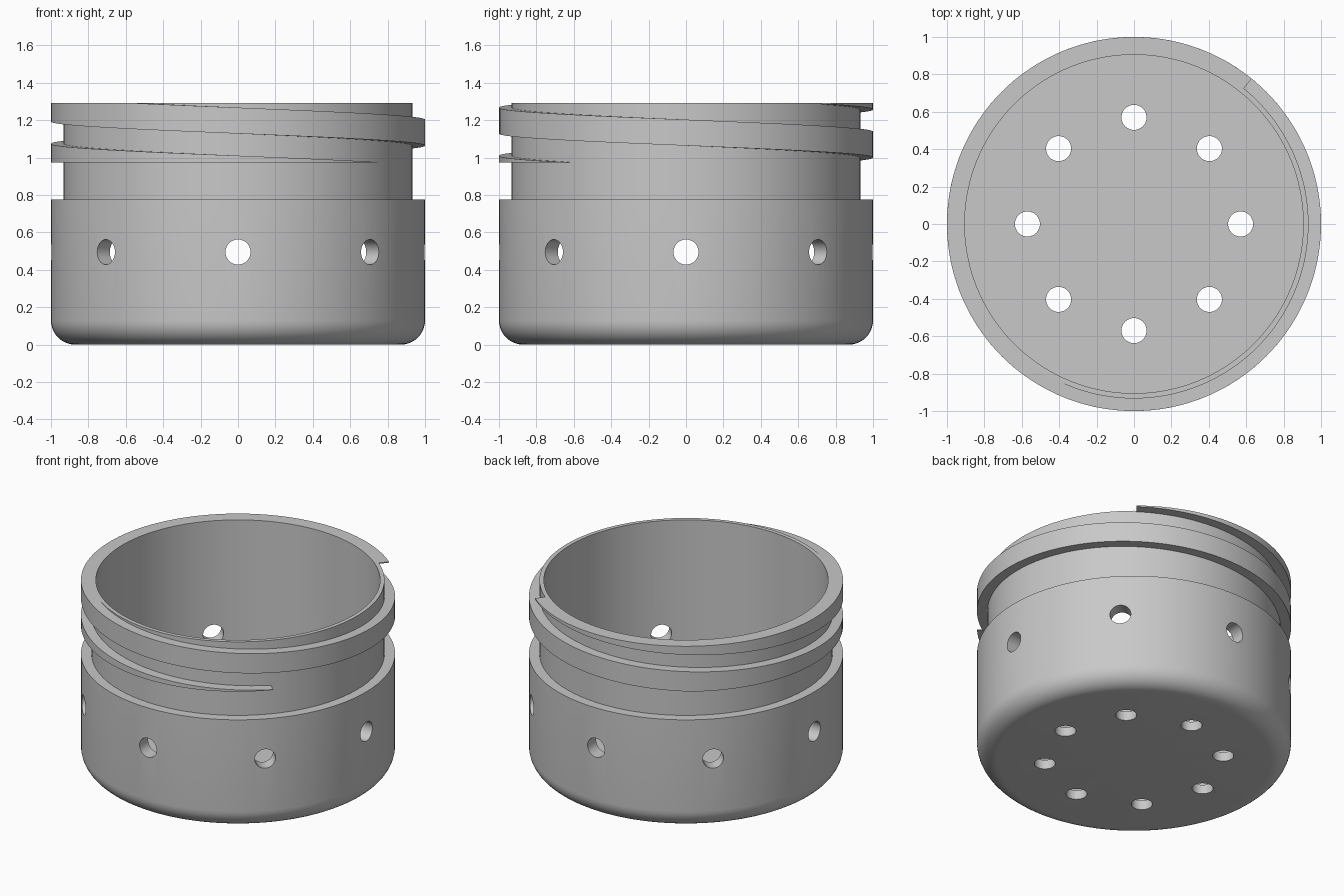
import bpy, bmesh
from math import sin, cos, radians, pi
from mathutils import Matrix, Vector

if "Cube" in bpy.data.objects:
    bpy.data.objects.remove(bpy.data.objects["Cube"])

grey = bpy.data.materials.new("plain_grey")
grey.use_nodes = True
grey.diffuse_color = (0.58, 0.58, 0.58, 1)
grey.node_tree.nodes["Principled BSDF"].inputs["Base Color"].default_value = (0.58, 0.58, 0.58, 1)

OUTER, NECK, BORE = 1.0, 0.933, 0.905
TOP, SHOULDER, FLOOR, FILLET = 1.292, 0.775, 0.065, 0.13
HOLE = 0.067


def make_object(name, bm):
    bmesh.ops.recalc_face_normals(bm, faces=bm.faces)
    mesh = bpy.data.meshes.new(name)
    bm.to_mesh(mesh)
    bm.free()
    obj = bpy.data.objects.new(name, mesh)
    bpy.context.collection.objects.link(obj)
    mesh.materials.append(grey)
    return obj


def select_only(obj):
    bpy.ops.object.select_all(action="DESELECT")
    obj.select_set(True)
    bpy.context.view_layer.objects.active = obj


# Cup body: lathed section with rounded base, shoulder, neck and bore
section = [(0, 0)]
for i in range(11):
    a = pi / 2 * i / 10
    section.append((OUTER - FILLET + FILLET * sin(a), FILLET - FILLET * cos(a)))
section += [(OUTER, SHOULDER), (NECK, SHOULDER), (NECK, TOP), (BORE, TOP), (BORE, FLOOR), (0, FLOOR)]
bm = bmesh.new()
verts = [bm.verts.new((r, 0, z)) for r, z in section]
edges = [bm.edges.new(pair) for pair in zip(verts, verts[1:])]
bmesh.ops.spin(bm, geom=verts + edges, cent=(0, 0, 0), axis=(0, 0, 1), angle=2 * pi, steps=144)
bmesh.ops.remove_doubles(bm, verts=bm.verts, dist=0.0005)
body = make_object("cup_body", bm)

# Hole cutters: eight through the wall, eight through the floor
bm = bmesh.new()
for i in range(8):
    turn = Matrix.Rotation(i * pi / 4, 4, "Z")
    wall = turn @ Matrix.Translation((0.95, 0, 0.495)) @ Matrix.Rotation(pi / 2, 4, "Y")
    floor = turn @ Matrix.Translation((0.57, 0, 0.03))
    for place in (wall, floor):
        bmesh.ops.create_cone(bm, cap_ends=True, segments=40, radius1=HOLE, radius2=HOLE,
                              depth=0.3, matrix=place)
cutter = make_object("hole_cutter", bm)
cutter.hide_render = True

cut = body.modifiers.new("holes", "BOOLEAN")
cut.operation = "DIFFERENCE"
cut.solver = "EXACT"
cut.object = cutter
select_only(body)
bpy.ops.object.modifier_apply(modifier=cut.name)
bpy.data.objects.remove(cutter)

# Screw thread: rectangular helix trimmed flat at the rim and at its lower end
START, END, STEPS = -309, 318, 250
PITCH, LOW_TRIM = 0.257, 0.973
bm = bmesh.new()
previous = None
for i in range(STEPS + 1):
    angle = START + (END - START) * i / STEPS
    drop = PITCH * angle / 360
    high = min(1.203 - drop, TOP)
    low = max(1.064 - drop, LOW_TRIM)
    out = Vector((cos(radians(angle)), sin(radians(angle)), 0))
    ring = [bm.verts.new(out * r + Vector((0, 0, z)))
            for r, z in ((NECK - 0.004, low), (OUTER, low), (OUTER, high), (NECK - 0.004, high))]
    if previous:
        for k in range(4):
            n = (k + 1) % 4
            bm.faces.new((previous[k], previous[n], ring[n], ring[k]))
    else:
        bm.faces.new(ring)
    previous = ring
bm.faces.new(previous)
thread = make_object("screw_thread", bm)

# Smooth curved walls, keep rims and hole edges crisp
for obj in (body, thread):
    select_only(obj)
    bpy.ops.object.shade_smooth_by_angle(angle=radians(30))
